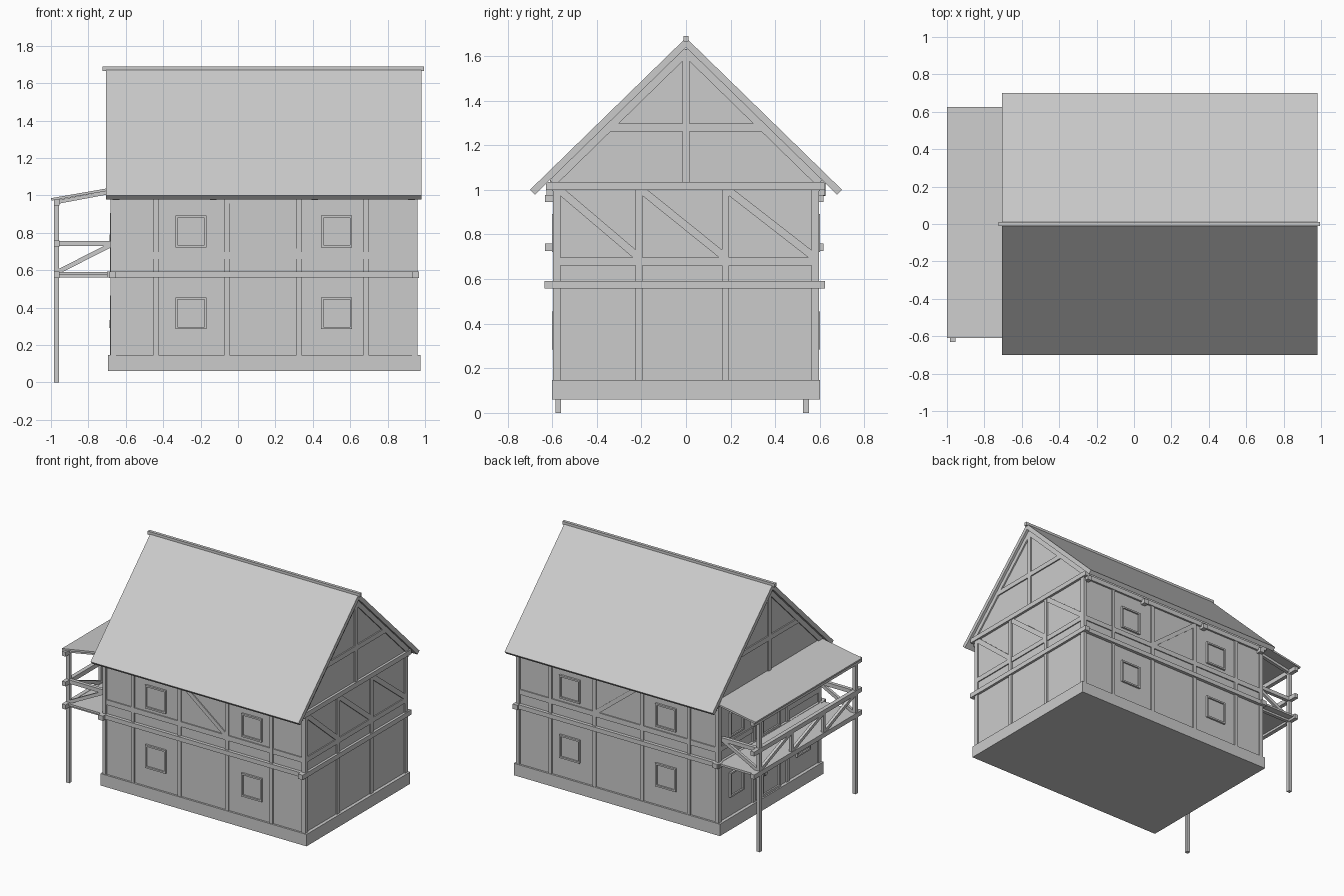
import bpy, bmesh, math
from mathutils import Vector

if "Cube" in bpy.data.objects:
    bpy.data.objects.remove(bpy.data.objects["Cube"])


def prism(name, pts, axis, a, b):
    """Extrude a flat profile along x (pts are y,z) or y (pts are x,z)."""
    bm = bmesh.new()
    put = (lambda p, t: (t, p[0], p[1])) if axis == 'x' else (lambda p, t: (p[0], t, p[1]))
    lo = [bm.verts.new(put(p, a)) for p in pts]
    hi = [bm.verts.new(put(p, b)) for p in pts]
    bm.faces.new(lo)
    bm.faces.new(hi)
    n = len(pts)
    for i in range(n):
        bm.faces.new((lo[i], lo[(i + 1) % n], hi[(i + 1) % n], hi[i]))
    bmesh.ops.recalc_face_normals(bm, faces=bm.faces)
    me = bpy.data.meshes.new(name)
    bm.to_mesh(me)
    bm.free()
    ob = bpy.data.objects.new(name, me)
    bpy.context.collection.objects.link(ob)
    return ob


def box(name, x0, x1, y0, y1, z0, z1):
    return prism(name, [(x0, z0), (x1, z0), (x1, z1), (x0, z1)], 'y', y0, y1)


def bar(name, p, q, w, axis, a, b):
    """Slanted timber from p to q, width w, lying in the plane across axis."""
    p, q = Vector(p), Vector(q)
    d = (q - p).normalized()
    n = Vector((-d.y, d.x)) * w / 2
    return prism(name, [p + n, q + n, q - n, p - n], axis, a, b)


def window(name, axis, face, out, u0, u1, z0, z1, t=0.012):
    """Pane and four frame strips on a wall; out is the outward sign."""
    def part(n, a, b, c, d, depth):
        prism(name + n, [(a, c), (b, c), (b, d), (a, d)], axis, face - out * 0.01, face + out * depth)
    part("_pane", u0, u1, z0, z1, 0.003)
    part("_sill", u0, u1, z0, z0 + t, 0.014)
    part("_head", u0, u1, z1 - t, z1, 0.014)
    part("_jamb_a", u0, u0 + t, z0, z1, 0.014)
    part("_jamb_b", u1 - t, u1, z0, z1, 0.014)


# Plinth and solid wall core with gables
X0, X1, Y = -0.671, 0.951, 0.586
box("plinth", -0.695, 0.975, -0.60, 0.60, 0.06, 0.147)
prism("walls", [(-Y, 0.14), (Y, 0.14), (Y, 1.06), (0, 1.635), (-Y, 1.06)], 'x', X0, X1)

# Long walls: posts, rails, beam, brace, windows (front and back alike)
for s, side in ((-1, "front"), (1, "back")):
    inner, outer = s * 0.57, s * 0.596
    for x in (-0.668, -0.438, -0.059, 0.326, 0.685, 0.947):
        box(side + "_post", x - 0.013, x + 0.013, inner, outer, 0.145, 1.03)
    box(side + "_rail", -0.668, 0.947, inner, s * 0.594, 0.66, 0.697)
    box(side + "_floor_beam", -0.70, 0.966, inner, s * 0.61, 0.56, 0.592)
    box(side + "_wall_plate", -0.68, 0.96, inner, s * 0.60, 0.995, 1.03)
    bar(side + "_brace", (-0.055, 0.985), (0.32, 0.69), 0.03, 'y', inner, s * 0.594)
    for u0, u1 in ((-0.335, -0.168), (0.445, 0.61)):
        for z0 in (0.285, 0.722):
            window(side + "_window", 'y', s * Y, s, u0, u1, z0, z0 + 0.17)

# Joist ends under the eaves
for x in (-0.652, -0.132, 0.41, 0.928):
    box("eaves_joist", x - 0.018, x + 0.018, -0.625, 0.623, 0.975, 1.01)

# Gable ends: posts, beams, rafters, collar, king post
POSTS = (-0.578, -0.21, 0.177, 0.578)
for s, side, face in ((1, "right", X1), (-1, "left", X0)):
    inner, outer = face - s * 0.02, face + s * 0.01
    for y in POSTS:
        box(side + "_post", inner, outer, y - 0.016, y + 0.016, 0.145, 1.01)
    box(side + "_floor_beam", inner, face + s * 0.018, -0.635, 0.623, 0.557, 0.592)
    box(side + "_tie_beam", inner, face + s * 0.018, -0.628, 0.623, 1.0, 1.035)
    box(side + "_king_post", inner, outer, -0.016, 0.016, 1.03, 1.63)
    box(side + "_collar", inner, outer - s * 0.001, -0.36, 0.36, 1.262, 1.298)
    for m in (-1, 1):
        bar(side + "_gable_rafter", (0, 1.62), (m * 0.60, 1.034), 0.04, 'x', inner, outer)

# Right upper storey: rail and three braces
box("right_rail", 0.93, 0.959, -0.58, 0.58, 0.66, 0.697)
for a, b in zip(POSTS, POSTS[1:]):
    bar("right_brace", (a + 0.01, 1.0), (b - 0.005, 0.70), 0.035, 'x', 0.93, 0.959)

# Left wall: doors with ring handles, windows beside them
for z0, z1, hz in ((0.147, 0.465, 0.312), (0.592, 0.905, 0.77)):
    window("left_door", 'x', X0, -1, -0.12, 0.09, z0, z1, 0.016)
    bpy.ops.mesh.primitive_torus_add(major_segments=16, minor_segments=6, major_radius=0.018,
                                     minor_radius=0.004, location=(X0 - 0.012, 0.055, hz),
                                     rotation=(0, math.pi / 2, 0))
    bpy.context.object.name = "door_handle"
    for y in (-0.39, 0.38):
        window("left_window", 'x', X0, -1, y - 0.08, y + 0.08, z1 - 0.18, z1)
for a, b in ((-0.58, -0.21), (0.177, 0.58)):
    box("left_rail", -0.679, -0.65, a, b, 0.66, 0.697)

# Main roof: two slabs and the ridge cap
for m, side in ((-1, "front"), (1, "back")):
    prism(side + "_roof", [(0, 1.682), (m * 0.70, 1.0), (m * 0.678, 0.978), (0, 1.639)],
          'x', -0.705, 0.98)
box("ridge_cap", -0.725, 0.995, -0.011, 0.011, 1.665, 1.69)

# Gallery: corner posts, long beams, end rails, rafters
GY = (-0.573, 0.538)
XA, XB = -0.985, -0.955
for z0, z1, n in ((0.558, 0.592, "floor_beam"), (0.727, 0.759, "handrail"), (0.945, 0.978, "top_plate")):
    box("gallery_" + n, XA, XB, -0.632, 0.617, z0, z1)
for y in GY:
    a, b = y - 0.013, y + 0.013
    box("gallery_post", -0.983, -0.957, a, b, 0, 0.965)
    box("gallery_end_beam", -1.0 + 0.015, -0.66, a, b, 0.56, 0.59)
    box("gallery_end_rail", -0.983, -0.66, a, b, 0.729, 0.757)
    bar("gallery_end_brace", (-0.965, 0.59), (-0.68, 0.735), 0.024, 'y', y - 0.01, y + 0.01)
    bar("gallery_rafter", (-0.98, 0.962), (-0.67, 1.02), 0.02, 'y', a, b)
box("gallery_floor", -0.97, -0.66, -0.60, 0.60, 0.575, 0.59)

# Gallery balustrade: three braced panels
ys = [GY[0] + (GY[1] - GY[0]) * i / 3 for i in range(4)]
for y in ys[1:3]:
    box("baluster_post", -0.981, -0.959, y - 0.011, y + 0.011, 0.59, 0.73)
for a, b in zip(ys, ys[1:]):
    bar("balustrade_brace", (a, 0.735), (b, 0.59), 0.024, 'x', -0.98, -0.96)

# Gallery lean-to roof
prism("gallery_roof", [(-1.0, 0.985), (-0.998, 0.972), (-0.668, 1.029), (-0.668, 1.043)],
      'y', -0.61, 0.625)
